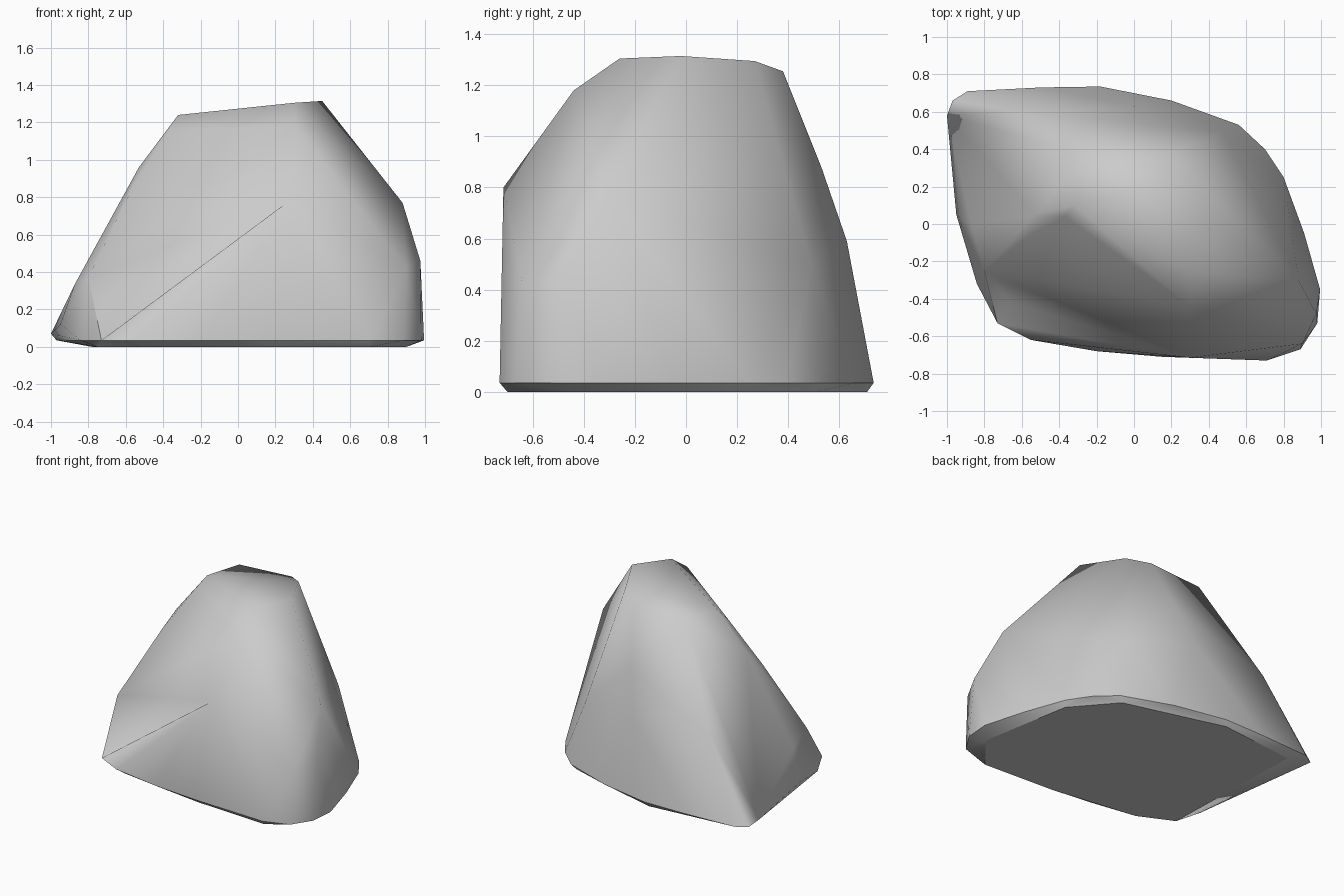
import bpy, bmesh, math
from mathutils import Vector
from mathutils.bvhtree import BVHTree

if "Cube" in bpy.data.objects:
    bpy.data.objects.remove(bpy.data.objects["Cube"])

# Ground outline of the rock, slightly above its underside
rim = [(-0.97, 0.66), (-0.89, 0.71), (-0.5, 0.73), (-0.18, 0.735),
       (0.2, 0.66), (0.56, 0.53), (0.7, 0.4), (0.8, 0.25), (0.91, -0.05),
       (0.995, -0.35), (0.98, -0.53), (0.89, -0.67), (0.71, -0.73),
       (0.15, -0.71), (-0.2, -0.68), (-0.55, -0.62), (-0.73, -0.53), (-0.84, -0.32)]
# Flat underside
base = [(-0.75, -0.46), (-0.5, -0.58), (0.15, -0.67), (0.7, -0.7), (0.9, -0.45),
        (0.78, 0.22), (0.53, 0.51), (-0.2, 0.71), (-0.78, 0.65)]
# Crest and shoulder corners
crest = [(-0.32, 0.1, 1.24), (0.3, -0.26, 1.305), (0.45, -0.02, 1.315),
         (0.3, 0.27, 1.295), (0.17, 0.38, 1.255), (-0.25, 0.37, 1.235)]
shoulders = [(0.3, -0.44, 1.18), (0.3, -0.715, 0.8), (0.88, -0.3, 0.77),
             (0.975, -0.48, 0.46), (0.9, -0.64, 0.42), (0.47, 0.49, 0.5),
             (0.0, 0.63, 0.59), (0.08, 0.53, 0.88), (-0.47, 0.51, 0.84),
             (-0.61, 0.6, 0.59), (-0.37, 0.04, 1.156), (-0.53, 0.05, 0.96),
             (-0.57, -0.07, 0.84), (-0.8, -0.25, 0.37), (-0.87, 0.0, 0.34),
             (-1.0, 0.58, 0.07), (-0.95, 0.05, 0.12)]

# Rock body: facets wrapped around the corners
bm = bmesh.new()
for p in [(x, y, 0.035) for x, y in rim] + [(x, y, 0) for x, y in base] + crest + shoulders:
    bm.verts.new(p)
bmesh.ops.convex_hull(bm, input=bm.verts)
bmesh.ops.delete(bm, geom=[v for v in bm.verts if not v.link_faces], context='VERTS')
bmesh.ops.recalc_face_normals(bm, faces=bm.faces)

# Hollow above the front left foot
bm.faces.ensure_lookup_table()
inward = Vector((0.5, 0.7, -0.51)).normalized()
pit = Vector((-0.66, -0.42, 0.09))
hit, normal, index, dist = BVHTree.FromBMesh(bm).ray_cast(pit - inward, inward)
if index is not None:
    bmesh.ops.poke(bm, faces=[bm.faces[index]])["verts"][0].co = pit

# Crisp underside and ground line
for e in bm.edges:
    a, b = (v.co.z for v in e.verts)
    if abs(a - b) < 0.001 and a < 0.04:
        e.smooth = False

mesh = bpy.data.meshes.new("rock")
bm.to_mesh(mesh)
bm.free()
rock = bpy.data.objects.new("rock", mesh)
bpy.context.collection.objects.link(rock)

# Soft shading across the facets
bpy.context.view_layer.objects.active = rock
rock.select_set(True)
bpy.ops.object.shade_smooth_by_angle(angle=math.radians(80), keep_sharp_edges=True)
